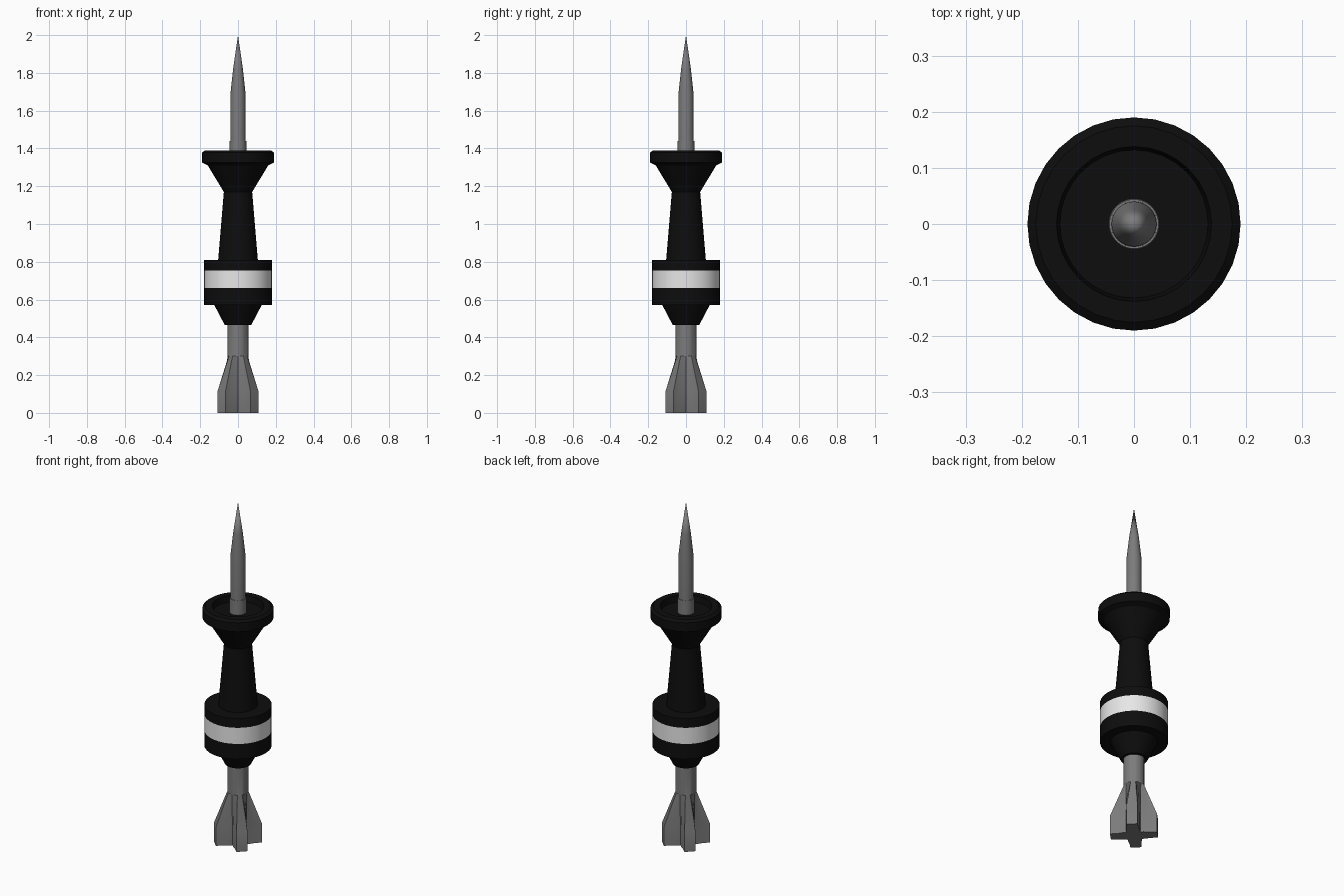
import bpy, bmesh, math

if "Cube" in bpy.data.objects:
    bpy.data.objects.remove(bpy.data.objects["Cube"])

SIDES = 32

def material(name, rgb):
    m = bpy.data.materials.new(name)
    m.diffuse_color = (*rgb, 1)
    m.use_nodes = True
    m.node_tree.nodes["Principled BSDF"].inputs["Base Color"].default_value = m.diffuse_color
    return m

black = material("black", (0.004, 0.004, 0.004))
white = material("white", (0.8, 0.8, 0.8))
steel = material("steel_grey", (0.2, 0.2, 0.2))

def loft(name, rings, mats, rule=None):
    """Skin a stack of closed rings; a one-point ring makes a tip."""
    bm = bmesh.new()
    rows = [[bm.verts.new(p) for p in ring] for ring in rings]
    for a, b in zip(rows, rows[1:]):
        n = len(a)
        for i in range(n):
            j = (i + 1) % n
            bm.faces.new((a[i], a[j], b[0]) if len(b) == 1 else (a[i], a[j], b[j], b[i]))
    for row, flip in ((rows[0], True), (rows[-1], False)):
        if len(row) > 2:
            bm.faces.new(row[::-1] if flip else row)
    bmesh.ops.recalc_face_normals(bm, faces=bm.faces)
    if rule:
        for f in bm.faces:
            f.material_index = rule(f)
    me = bpy.data.meshes.new(name)
    bm.to_mesh(me)
    bm.free()
    for m in mats:
        me.materials.append(m)
    ob = bpy.data.objects.new(name, me)
    bpy.context.collection.objects.link(ob)
    bpy.ops.object.select_all(action='DESELECT')
    ob.select_set(True)
    bpy.context.view_layer.objects.active = ob
    bpy.ops.object.shade_smooth_by_angle(angle=math.radians(25))
    return ob

def circle(r, z, n=SIDES):
    if r == 0:
        return [(0, 0, z)]
    return [(r * math.cos(2 * math.pi * i / n), r * math.sin(2 * math.pi * i / n), z)
            for i in range(n)]

# Turned handle with a white band around the drum and a cupped top flange
handle = [(0.07, 0.465), (0.125, 0.57), (0.18, 0.57), (0.18, 0.66), (0.18, 0.755),
          (0.18, 0.81), (0.105, 0.81), (0.075, 1.17), (0.16, 1.31), (0.19, 1.325),
          (0.19, 1.378), (0.175, 1.39), (0.138, 1.39), (0.132, 1.355)]
loft("handle", [circle(r, z) for r, z in handle], [black, white],
     lambda f: int(0.66 < f.calc_center_median().z < 0.755))

# Pointed spike rising out of the cup
spike = [(0.045, 1.35), (0.044, 1.44), (0.041, 1.44), (0.04, 1.69), (0.026, 1.82), (0, 2.0)]
loft("spike", [circle(r, z) for r, z in spike], [steel])

# Cross-shaped foot: four diagonal fins that blend into a round shank
HALF = 0.03
ARM = [(0.125, -HALF), (0.125, HALF), (0.085, 0.031), (0.055, 0.037), (0.037, 0.037),
       (0.037, 0.055), (0.031, 0.085)]

def cross(z):
    ring = []
    for k in range(4):
        a = math.pi / 4 + k * math.pi / 2
        for x, y in ARM:
            ring.append((x * math.cos(a) - y * math.sin(a),
                         x * math.sin(a) + y * math.cos(a), z))
    return ring

def shank_ring(r, z):
    # same point count and directions as the cross, so the faces do not twist
    return [(r * x / math.hypot(x, y), r * y / math.hypot(x, y), z) for x, y, _ in cross(z)]

loft("cross_foot", [cross(0), cross(0.11), shank_ring(0.056, 0.3), shank_ring(0.056, 0.47)],
     [steel])
